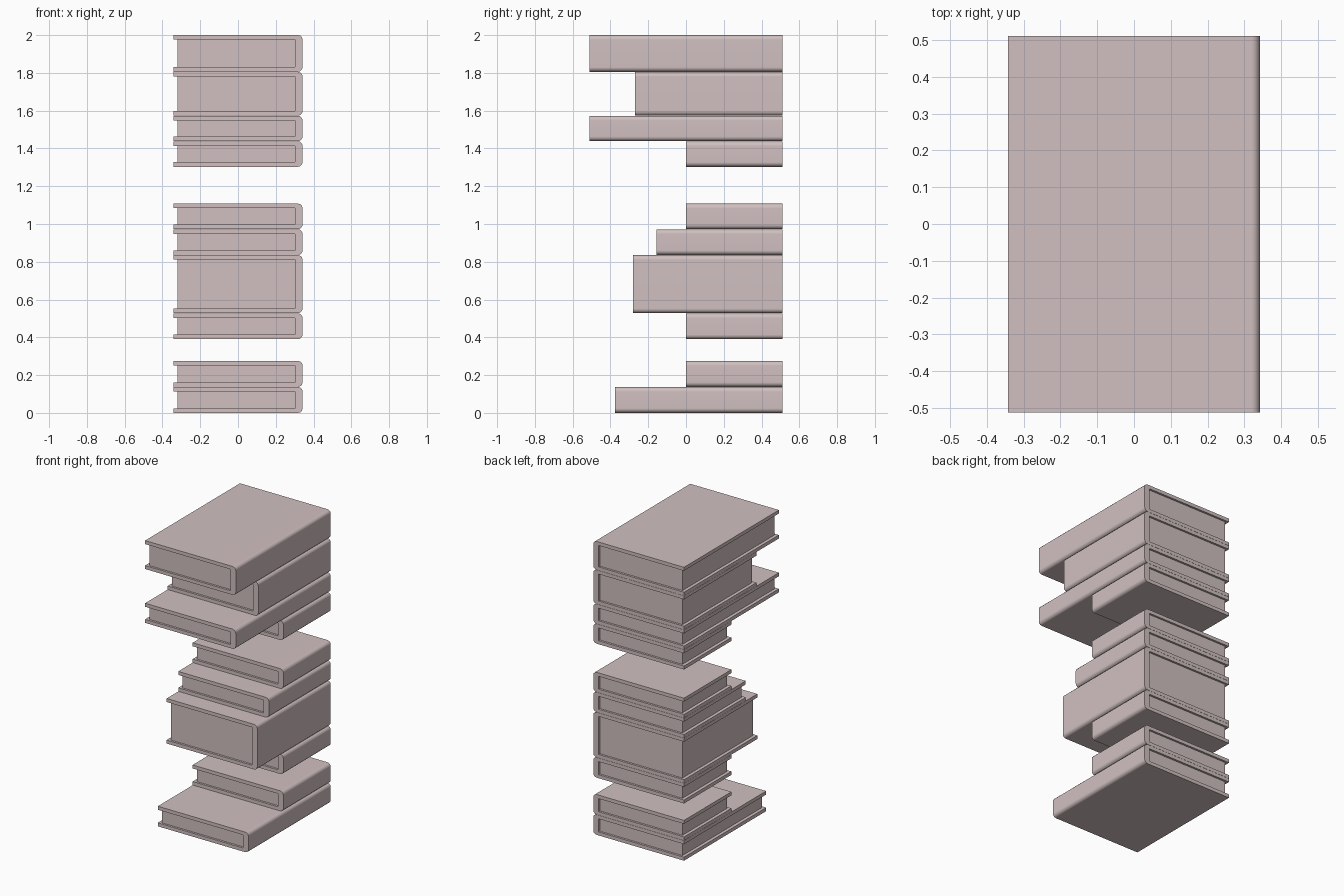
import bpy, bmesh, math

if "Cube" in bpy.data.objects:
    bpy.data.objects.remove(bpy.data.objects["Cube"])

BACK = 0.51      # every book is flush at the back
HALF = 0.342     # half the cover width
T = 0.024        # cover board thickness
R = 0.024        # spine edge rounding
INSET = 0.014    # pages set back from the cover ends

mat = bpy.data.materials.new("dusty_pink")
mat.diffuse_color = (0.64, 0.53, 0.53, 1)
mat.use_nodes = True
mat.node_tree.nodes["Principled BSDF"].inputs["Base Color"].default_value = mat.diffuse_color


def make_object(name, bm):
    bmesh.ops.recalc_face_normals(bm, faces=bm.faces)
    me = bpy.data.meshes.new(name)
    bm.to_mesh(me)
    bm.free()
    ob = bpy.data.objects.new(name, me)
    bpy.context.collection.objects.link(ob)
    me.materials.append(mat)
    return ob


def extrude_profile(name, pts, y0, y1):
    bm = bmesh.new()
    face = bm.faces.new([bm.verts.new((x, y0, z)) for x, z in pts])
    ext = bmesh.ops.extrude_face_region(bm, geom=[face])["geom"]
    bmesh.ops.translate(bm, vec=(0, y1 - y0, 0),
                        verts=[v for v in ext if isinstance(v, bmesh.types.BMVert)])
    return make_object(name, bm)


def arc(cx, cz, start, n=3):
    return [(cx + R * math.cos(start + i * math.pi / 2 / n),
             cz + R * math.sin(start + i * math.pi / 2 / n)) for i in range(n + 1)]


def book(i, z0, z1, y0):
    # C-shaped cover with a rounded spine on +x
    inner = 0.302
    pts = [(-HALF, z0)]
    pts += arc(HALF - R, z0 + R, -math.pi / 2)
    pts += arc(HALF - R, z1 - R, 0)
    pts += [(-HALF, z1), (-HALF, z1 - T), (inner, z1 - T), (inner, z0 + T), (-HALF, z0 + T)]
    cover = extrude_profile(f"book_cover_{i}", pts, y0, BACK)
    bpy.ops.object.select_all(action='DESELECT')
    cover.select_set(True)
    bpy.context.view_layer.objects.active = cover
    bpy.ops.object.shade_smooth_by_angle(angle=math.radians(40))
    wn = cover.modifiers.new("flat_boards", 'WEIGHTED_NORMAL')
    wn.keep_sharp = True
    # page block
    a, b = z0 + T, z1 - T
    extrude_profile(f"book_pages_{i}", [(-0.32, a), (inner, a), (inner, b), (-0.32, b)],
                    y0 + INSET, BACK - INSET)


# bottom z, top z, front y of each book
BOOKS = [
    (0.00, 0.137, -0.375), (0.138, 0.275, 0.0),
    (0.39, 0.527, 0.0), (0.528, 0.835, -0.28), (0.836, 0.972, -0.155), (0.973, 1.108, 0.0),
    (1.303, 1.438, 0.0), (1.439, 1.573, -0.512), (1.574, 1.805, -0.27), (1.806, 2.0, -0.512),
]
for n, b in enumerate(BOOKS, 1):
    book(n, *b)
